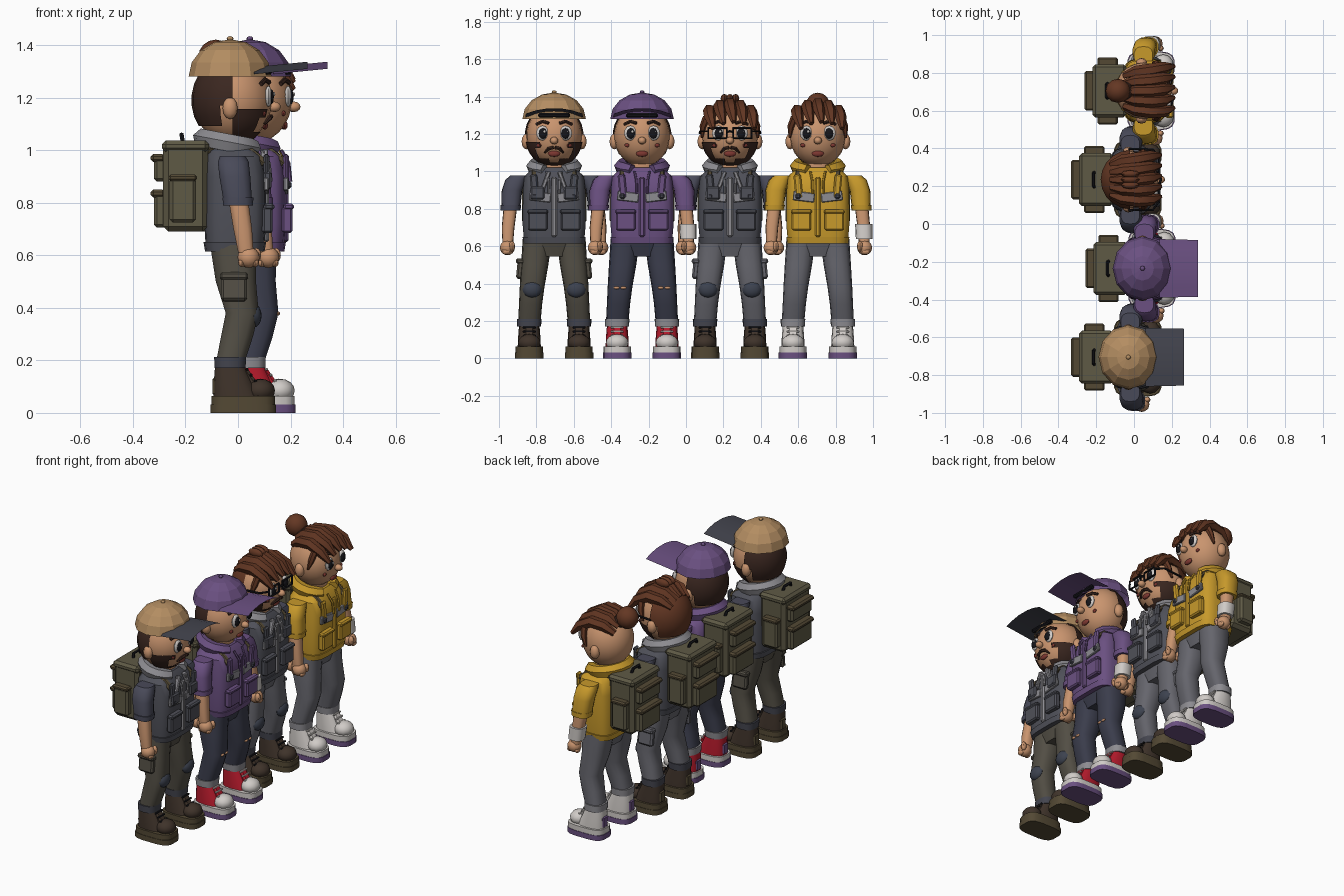
import bpy, bmesh
from math import sin, cos, pi, sqrt, radians
from mathutils import Matrix, Euler, Vector

if "Cube" in bpy.data.objects:
    bpy.data.objects.remove(bpy.data.objects["Cube"])

HEX = dict(skin='c8936e', tan='b28c62', purple='6a5180', vest='505159', sleeve='4a4b59', light='8c8b90',
           olive='5f5a47', drab='534f46', jeans='3d3f4d', grey='65656c', boot='41362e', red='b3202f',
           white='cfcac6', gold='c6982f', hair='643a28', dark='3d2b25', sole='544a37', black='1c1c20',
           lip='7c3a34', brim='45464f', pad='3f4450')
MATS = {}
O = Vector()      # origin of the figure being built
TAG = ''


def mat(c):
    if c not in MATS:
        m = bpy.data.materials.new(c)
        rgb = [(int(HEX[c][i:i + 2], 16) / 255) ** 2.2 for i in (0, 2, 4)]
        m.diffuse_color = (*rgb, 1)
        m.use_nodes = True
        m.node_tree.nodes["Principled BSDF"].inputs["Base Color"].default_value = m.diffuse_color
        MATS[c] = m
    return MATS[c]


def put(name, me, c, angle=40):
    if angle:
        me.shade_smooth()
        me.set_sharp_from_angle(angle=radians(angle))
    me.materials.clear()
    me.materials.append(mat(c))
    ob = bpy.data.objects.new(f'{TAG}_{name}', me)
    ob.location = O
    bpy.context.collection.objects.link(ob)


def finish(name, bm, c, angle=40):
    bmesh.ops.recalc_face_normals(bm, faces=bm.faces)
    me = bpy.data.meshes.new(name)
    bm.to_mesh(me)
    bm.free()
    put(name, me, c, angle)


def ball(name, loc, r, c, seg=14, keep=None, angle=40):
    bm = bmesh.new()
    bmesh.ops.create_uvsphere(bm, u_segments=seg, v_segments=max(6, seg * 2 // 3), radius=1)
    if keep:
        bad = [f for f in bm.faces if not keep(*f.calc_center_median())]
        bmesh.ops.delete(bm, geom=bad, context='FACES')
    bm.transform(Matrix.Translation(loc) @ Matrix.Diagonal((*r, 1)))
    finish(name, bm, c, angle)


def box(name, loc, size, c, bev=.008, rot=(0, 0, 0)):
    bm = bmesh.new()
    bmesh.ops.create_cube(bm, size=1)
    bm.transform(Matrix.Diagonal((*size, 1)))
    if bev:
        bmesh.ops.bevel(bm, geom=bm.edges[:], offset=bev, segments=1, affect='EDGES')
    bm.transform(Matrix.Translation(loc) @ Euler(rot).to_matrix().to_4x4())
    finish(name, bm, c, 25)


def loft(name, rings, c, p=2.6, n=14):
    """rings: (z, cx, cy, rx, ry) superellipse sections"""
    bm = bmesh.new()
    sup = lambda v: (1 if v >= 0 else -1) * abs(v) ** (2 / p)
    rows = [[bm.verts.new((x + rx * sup(cos(2 * pi * (k + .5) / n)), y + ry * sup(sin(2 * pi * (k + .5) / n)), z))
             for k in range(n)] for z, x, y, rx, ry in rings]
    for a, b in zip(rows, rows[1:]):
        for k in range(n):
            bm.faces.new((a[k], a[k - 1], b[k - 1], b[k]))
    bm.faces.new(rows[0])
    bm.faces.new(rows[-1])
    finish(name, bm, c)


def tube(name, pts, r, c, closed=False, poly=True, taper=None):
    cu = bpy.data.curves.new(name, 'CURVE')
    cu.dimensions, cu.bevel_depth, cu.bevel_resolution, cu.use_fill_caps = '3D', r, 1, True
    sp = cu.splines.new('POLY')
    sp.points.add(len(pts) - 1)
    for i, q in enumerate(pts):
        sp.points[i].co = (*q, 1)
        sp.points[i].radius = taper[i] if taper else 1
    sp.use_cyclic_u = closed
    tmp = bpy.data.objects.new(name, cu)
    put(name, bpy.data.meshes.new_from_object(tmp), c)
    bpy.data.objects.remove(tmp)


HC, HR = Vector((-.02, 0, 1.19)), Vector((.15, .15, .165))


def face_x(y, z):
    return HC.x + HR.x * sqrt(max(0, 1 - (y / HR.y) ** 2 - ((z - HC.z) / HR.z) ** 2))


def on_face(name, y, z, r, c, out=0):
    ball(name, (face_x(y, z) + out, y, z), r, c, 10)


def head(f):
    ball('head', HC, HR, 'skin', 20)
    loft('neck', [(.98, -.03, 0, .07, .07), (1.08, -.03, 0, .07, .07)], 'skin')
    for s in (-1, 1):
        ball('ear', (-.03, s * .148, 1.16), (.03, .026, .042), 'skin', 10)
        on_face('eye_white', s * .062, 1.205, (.014, .034, .04), 'white')
        on_face('iris', s * .06, 1.203, (.01, .023, .029), 'black', .01)
        on_face('eye_glint', s * .06 + .008, 1.213, (.005, .007, .008), 'white', .018)
        on_face('cheek', s * .08, 1.14, (.008, .014, .011), 'lip')
        tube('brow', [(face_x(y, z) + .006, s * y, z) for y, z in ((.03, 1.258), (.062, 1.268), (.095, 1.252))],
             .009, 'dark')
    on_face('nose', 0, 1.165, (.026, .022, .02), 'skin', .01)
    on_face('mouth', 0, 1.095, (.012, .033, .017), 'lip')
    big = HR * 1.05
    if f['shell']:
        ball('back_hair', HC, big, f['hair'], 20, lambda x, y, z: x < (.12 if z > -.1 else -.15) and z > -.5)
    if f['beard']:
        ball('beard', HC, HR * 1.04, 'dark', 24,
             lambda x, y, z: z < -.15 and x > -.05 and y * y / .3 + (z + .45) ** 2 / .12 > 1 and z > -.93)
        for s in (-1, 1):
            tube('moustache', [(face_x(y, z) + .006, s * y, z) for y, z in ((.004, 1.128), (.03, 1.122), (.05, 1.1))],
                 .01, 'dark', taper=(1, 1, .5))
    if f['cap']:
        c, b = f['cap']
        ball('cap_dome', (-.03, 0, 1.28), (.158, .17, .142), c, 12, lambda x, y, z: z > 0, 0)
        ball('cap_button', (-.03, 0, 1.424), (.013, .013, .01), c, 8)
        box('cap_front_band', (.115, 0, 1.3), (.03, .17, .025), 'black')
        # arched brim
        bm = bmesh.new()
        rows = [[bm.verts.new((x, y * w, 1.318 + .1 * (x - .06) - 1.2 * y * y)) for x, w in ((.06, 1), (.265, .97))]
                for y in (-.155, -.1, -.04, .04, .1, .155)]
        for p, q in zip(rows, rows[1:]):
            bm.faces.new((p[0], p[1], q[1], q[0]))
        bmesh.ops.solidify(bm, geom=bm.faces[:], thickness=.014)
        finish('cap_brim', bm, b, 20)
    else:
        # swept strands from crown to forehead
        for k in range(5):
            y = -.1 + .05 * k
            d = .35 * y * y / .01 * .1
            tube('hair_strand', [(-.12, y * .8, 1.31 - d), (-.06, y, 1.35 - d), (.02, y * 1.1, 1.36 - d),
                                 (.09, y * 1.15 + .008, 1.325 - d), (.14, y * 1.1 + .02, 1.265 - d)],
                 .033, 'hair', taper=(.6, 1, 1.05, .95, .4))
        for s in (-1, 1):
            tube('side_lock', [(.06, s * .125, 1.29), (.05, s * .145, 1.24), (.03, s * .15, 1.18)], .02, 'hair',
                 taper=(1, .9, .3))
    if f['bun']:
        ball('hair_bun', (-.155, 0, 1.355), (.066, .064, .066), 'hair', 12)
        tube('hair_tie', [(-.11 + .02 * cos(a), .04 * sin(a), 1.325 + .03 * cos(a))
                          for a in [k * pi / 4 for k in range(8)]], .012, 'dark', True)
    if f['glasses']:
        for y in (-.03, 0, .03):
            ball('top_tuft', (-.02, y, 1.388), (.05, .02, .026), 'hair', 8)
        for s in (-1, 1):
            tube('glasses_rim', [(.133, s * y, z) for y, z in ((.018, 1.178), (.018, 1.232), (.115, 1.232), (.115, 1.178))],
                 .007, 'black', True)
            tube('glasses_temple', [(.133, s * .115, 1.215), (.1, s * .16, 1.215), (-.03, s * .162, 1.205)], .006, 'black')
        tube('glasses_bridge', [(.136, -.02, 1.21), (.142, 0, 1.215), (.136, .02, 1.21)], .007, 'black')


def upper_body(f):
    j, sl = f['jacket'], f['sleeve']
    loft('torso', [(.63, -.012, 0, .112, .162), (.72, -.01, 0, .118, .17), (.9, -.01, 0, .116, .168),
                   (.975, -.015, 0, .108, .16), (1.02, -.025, 0, .08, .11)], j, 4, 20)
    loft('hem', [(.615, -.012, 0, .114, .163), (.65, -.012, 0, .12, .17)], j, 4, 20)
    box('zip', (.108, 0, .81), (.02, .03, .32), 'light' if f['vest'] else j)
    arc = [radians(28 + 304 * k / 14) for k in range(15)]
    tube('hood_collar', [(-.03 + .105 * cos(a), .112 * sin(a), 1.025 - .02 * cos(a)) for a in arc], .038, f['hood'],
         taper=[.8] + [1] * 13 + [.8])
    for s in (-1, 1):
        # chest and waist pockets, straps, drawstrings
        box('waist_pocket', (.112, s * .088, .735), (.04, .105, .1), j)
        box('waist_pocket_flap', (.118, s * .088, .785), (.04, .112, .025), j)
        box('pack_strap', (.108, s * .105, .92), (.022, .04, .13), 'vest' if f['vest'] else j, rot=(s * -.1, 0, 0))
        box('chest_band', (.108, s * .075, .865), (.018, .115, .05), 'light', .004, (s * .12, 0, 0))
        box('chest_tab', (.118, s * .105, .868), (.02, .03, .03), 'brim')
        if f['vest']:
            box('chest_pocket', (.112, s * .09, .885), (.03, .075, .07), j)
            box('lapel', (.1, s * .045, .95), (.03, .022, .11), 'light', .005, (s * .35, 0, 0))
        tube('drawstring', [(.09, s * .04, 1.0), (.118, s * .03, .95), (.125, s * .028, .88)], .007, f['hood'])
        # arm
        loft('sleeve', [(.8, .0, s * .232, .055, .05), (.9, -.012, s * .225, .06, .055),
                        (.955, -.018, s * .205, .06, .056), (.977, -.02, s * .185, .05, .05)], sl)
        loft('sleeve_cuff', [(.79, .0, s * .233, .058, .053), (.82, 0, s * .231, .06, .055)], sl)
        loft('forearm', [(.61, .03, s * .248, .03, .028), (.7, .018, s * .246, .036, .034), (.8, .003, s * .235, .038, .036)], 'skin')
        ball('hand', (.04, s * .25, .592), (.042, .04, .04), 'skin', 12)
        ball('thumb', (.07, s * .225, .6), (.018, .016, .028), 'skin', 8)
        for k in range(3):
            ball('finger', (.015 + .025 * k, s * .256, .572), (.015, .024, .017), 'skin', 8)
        if f['band'] and s == 1:
            loft('wristband', [(.64, .026, s * .247, .046, .044), (.72, .016, s * .245, .048, .046)], 'white')


def backpack():
    box('pack_body', (-.2, 0, .86), (.17, .27, .34), 'olive', .02)
    box('pack_lid', (-.2, 0, 1.015), (.18, .28, .045), 'olive', .015)
    for z, h in ((.77, .13), (.925, .09)):
        box('pack_pocket', (-.295, 0, z), (.05, .2, h), 'olive', .012)
        box('pack_pocket_flap', (-.305, 0, z + h / 2), (.055, .21, .03), 'sole', .01)
    tube('pack_handle', [(-.21, -.04, 1.03), (-.215, -.03, 1.06), (-.215, .03, 1.06), (-.21, .04, 1.03)], .009, 'black')
    for s in (-1, 1):
        box('pack_side_pocket', (-.21, s * .148, .81), (.1, .05, .17), 'olive', .012)
        box('pack_side_flap', (-.21, s * .15, .895), (.108, .054, .025), 'sole')
        tube('shoulder_strap', [(-.13, s * .095, 1.0), (-.06, s * .1, 1.015), (.04, s * .105, 1.0), (.1, s * .108, .95)],
             .018, 'sole')


def lower_body(f):
    t = f['trousers']
    loft('pelvis', [(.545, -.015, 0, .07, .07), (.65, -.015, 0, .095, .14)], t, 4)
    u, toe, s1, s2 = f['shoe']
    for s in (-1, 1):
        loft('trouser_leg', [(.19, -.03, s * .133, .055, .06), (.29, -.004, s * .126, .062, .062),
                             (.38, .016, s * .118, .064, .066), (.5, -.008, s * .104, .078, .073),
                             (.64, -.018, s * .09, .09, .078)], t)
        loft('trouser_cuff', [(.17, -.03, s * .134, .06, .064), (.212, -.03, s * .133, .062, .066)],
             'light' if f['vest'] is False else 'brim')
        if f['vest']:
            ball('knee_pad', (.06, s * .118, .37), (.03, .052, .045), 'pad', 12)
            box('cargo_pocket', (-.015, s * .182, .475), (.1, .035, .1), t, .01, (s * .1, 0, 0))
            box('cargo_flap', (-.015, s * .182, .52), (.108, .045, .028), t, .008, (s * .1, 0, 0))
        elif f['cap']:
            for y in (-.018, .018):
                ball('torn_knee', (.077, s * .118 + y, .378), (.008, .016, .008), 'skin', 8)
        # footwear
        loft('sole', [(0, .02, s * .133, .126, .077), (.032, .02, s * .133, .126, .077)], s1, 3.5, 16)
        loft('midsole', [(.032, .02, s * .133, .122, .074), (.064, .02, s * .133, .122, .074)], s2, 3.5, 16)
        loft('shoe_upper', [(.06, -.005, s * .133, .09, .062), (.11, -.018, s * .133, .076, .06),
                            (.185, -.033, s * .133, .055, .054)], u)
        ball('toe_cap', (.085, s * .133, .085), (.056, .06, .045), toe, 12)
        box('tongue', (.045, s * .133, .13), (.03, .055, .09), u, .01, (0, -.6, 0))
        for k in range(3):
            box('lace', (.066 - .016 * k, s * .133, .122 + .022 * k), (.012, .07, .01), 'white' if not f['vest'] else 'black', .003)
        box('heel_tab', (-.085, s * .133, .1), (.025, .05, .07), s1)


base = dict(vest=True, jacket='vest', sleeve='sleeve', hood='light', trousers='drab', cap=None, hair='dark', shell=True,
            beard=True, glasses=False, bun=False, band=False, shoe=('boot', 'boot', 'sole', 'sole'))
FIGURES = [
    ('first', (0, -.705), dict(cap=('tan', 'brim'))),
    ('second', (.075, -.235), dict(vest=False, jacket='purple', sleeve='purple', hood='purple', trousers='jeans', band=True,
                                   cap=('purple', 'purple'), beard=False, shoe=('red', 'white', 'purple', 'white'))),
    ('third', (0, .235), dict(glasses=True, hair='hair', trousers='grey')),
    ('fourth', (.07, .705), dict(vest=False, jacket='gold', sleeve='gold', hood='gold', trousers='grey', beard=False, shell=False,
                                 bun=True, band=True, shoe=('white', 'white', 'purple', 'white'))),
]
for TAG, (ox, oy), changes in FIGURES:
    O = Vector((ox, oy, 0))
    f = base | changes
    head(f)
    upper_body(f)
    backpack()
    lower_body(f)
